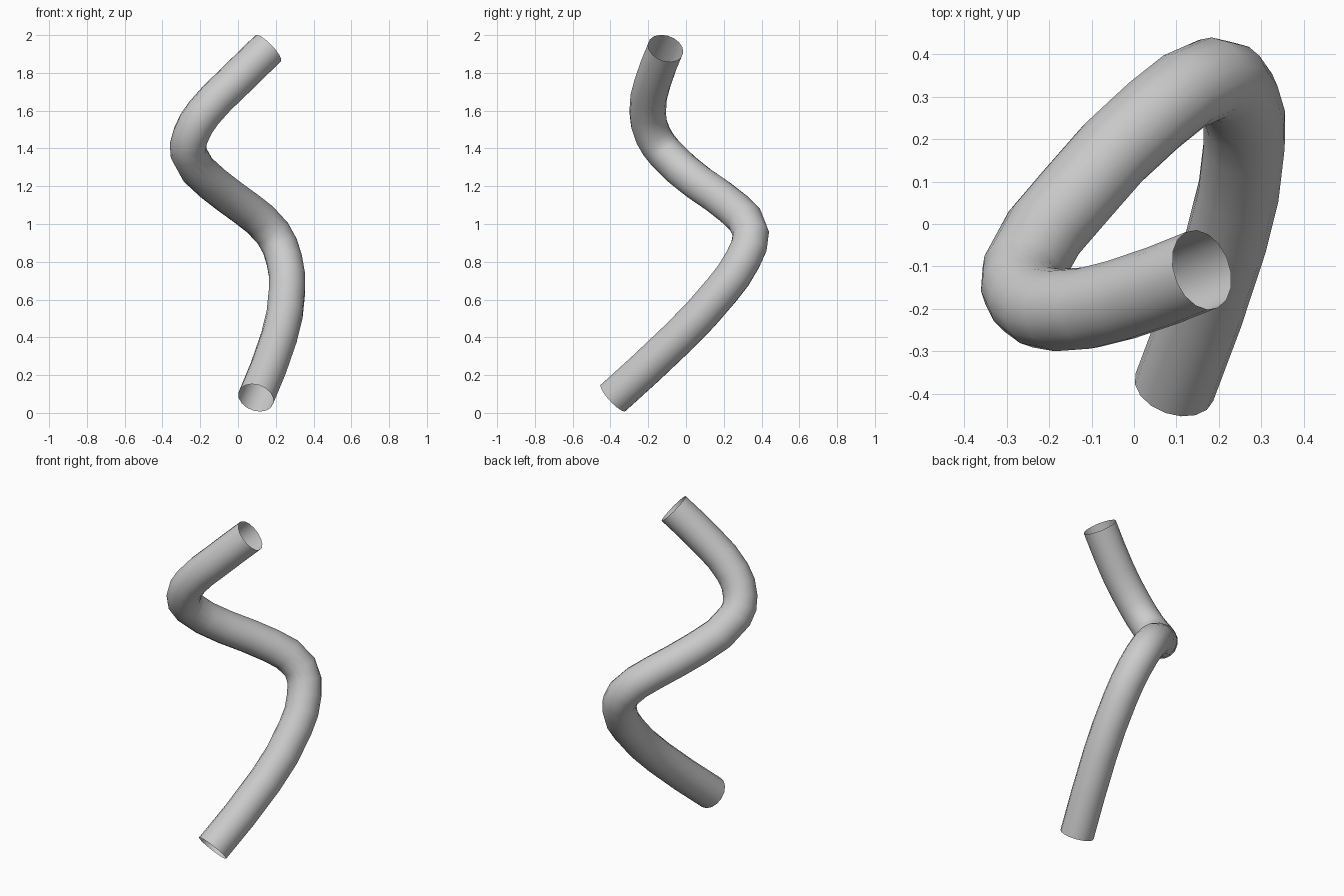
import bpy

if "Cube" in bpy.data.objects:
    bpy.data.objects.remove(bpy.data.objects["Cube"])

# Centreline of the bent tube
path = [(.095, -.385, .08), (.217, -.04, .40), (.26, .19, .65), (.245, .30, .81),
        (.185, .343, .95), (.045, .255, 1.08), (-.135, .07, 1.215),
        (-.262, -.11, 1.375), (-.25, -.175, 1.47), (-.18, -.203, 1.59),
        (-.03, -.178, 1.745), (.16, -.108, 1.93)]

curve = bpy.data.curves.new("tube", 'CURVE')
curve.dimensions = '3D'
curve.resolution_u = 2
curve.bevel_depth = 0.097
curve.bevel_resolution = 6
curve.use_fill_caps = False
spline = curve.splines.new('BEZIER')
spline.bezier_points.add(len(path) - 1)
for bp, co in zip(spline.bezier_points, path):
    bp.co = co
    bp.handle_left_type = bp.handle_right_type = 'AUTO'
tube = bpy.data.objects.new("tube", curve)
bpy.context.collection.objects.link(tube)

# Open-ended smooth mesh
bpy.context.view_layer.objects.active = tube
tube.select_set(True)
bpy.ops.object.convert(target='MESH')
bpy.ops.object.shade_smooth()
